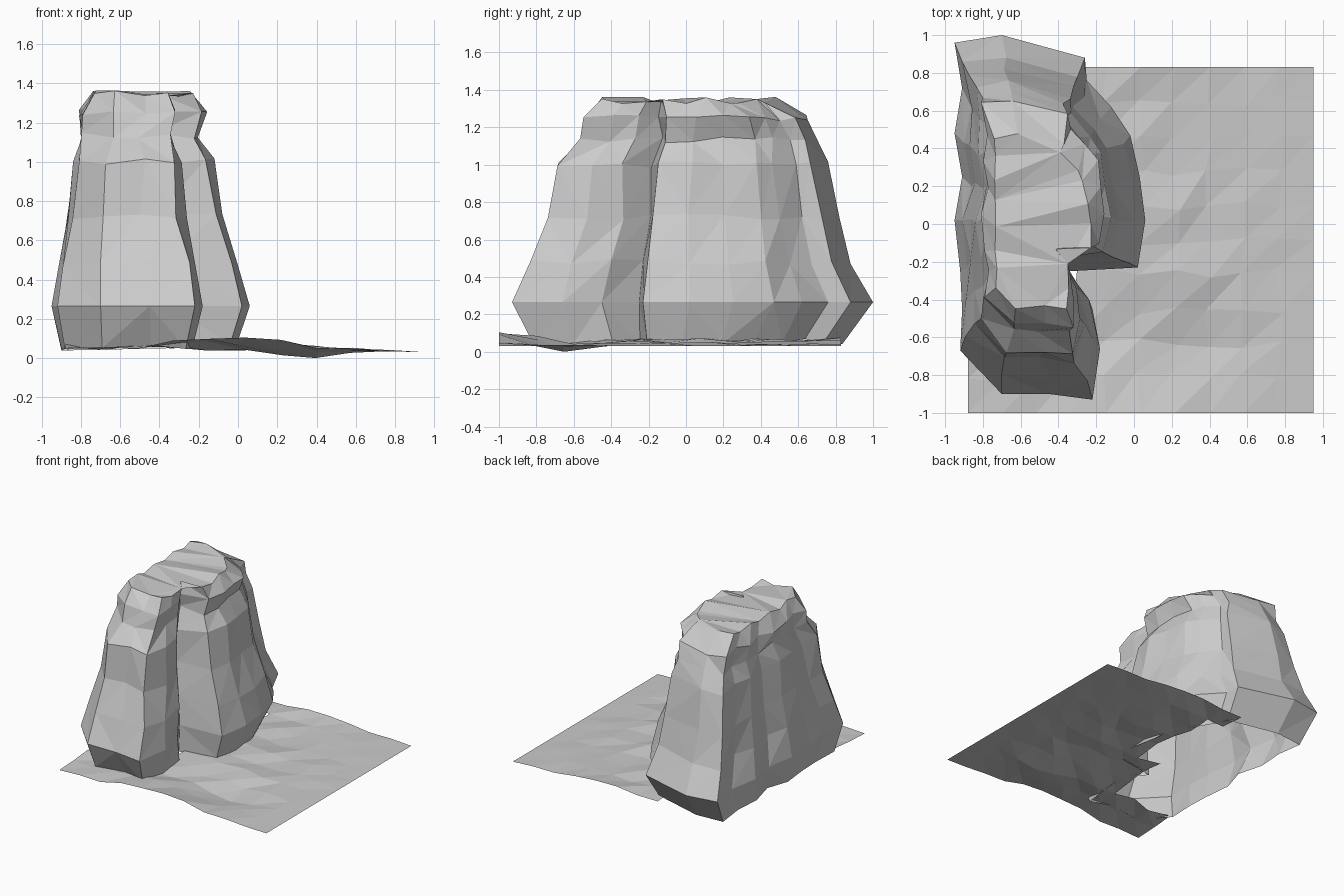
import bpy, bmesh, math, random
from mathutils import Vector

if "Cube" in bpy.data.objects:
    bpy.data.objects.remove(bpy.data.objects["Cube"])

random.seed(4)


def finish(bm, name):
    mesh = bpy.data.meshes.new(name)
    bm.to_mesh(mesh)
    bm.free()
    obj = bpy.data.objects.new(name, mesh)
    bpy.context.collection.objects.link(obj)
    return obj


def clamp(v, lo, hi):
    return max(lo, min(hi, v))


# Rock: one two-lobed outline, fitted to the bounds of each level
outline = [(-.92, -.67), (-.70, -.90), (-.45, -.90), (-.22, -.93), (-.18, -.66),
           (-.22, -.45), (-.34, -.25), (.02, -.23), (.06, .02), (.03, .25),
           (-.02, .47), (-.12, .62), (-.25, .76), (-.26, .88), (-.70, 1.0),
           (-.95, .96), (-.91, .72), (-.95, .48), (-.91, .25), (-.95, .02),
           (-.92, -.25), (-.91, -.45)]
# z, xmin, xmax, ymin, ymax
levels = [(.055, -.90, -.01, -.82, .84), (.265, -.95, .06, -.93, 1.0),
          (.48, -.91, .00, -.84, .88), (.72, -.88, -.08, -.74, .82),
          (1.00, -.84, -.12, -.69, .76), (1.13, -.80, -.19, -.58, .71),
          (1.25, -.81, -.15, -.56, .66), (1.345, -.74, -.22, -.46, .48)]

bm = bmesh.new()
rings = []
for k, (z, x0, x1, y0, y1) in enumerate(levels):
    j = 0 if k == 1 else .018
    ring = []
    for px, py in outline:
        x = x0 + (px + .95) / 1.01 * (x1 - x0) + random.uniform(-j, j)
        y = y0 + (py + .93) / 1.93 * (y1 - y0) + random.uniform(-j, j)
        ring.append(bm.verts.new((clamp(x, x0, x1), clamp(y, y0, y1),
                                  z + random.uniform(-j, j))))
    rings.append(ring)
n = len(outline)
for low, high in zip(rings, rings[1:]):
    for i in range(n):
        a, b, c, d = low[i], low[(i + 1) % n], high[(i + 1) % n], high[i]
        if random.random() < .5:
            bm.faces.new((a, b, c))
            bm.faces.new((a, c, d))
        else:
            bm.faces.new((a, b, d))
            bm.faces.new((b, c, d))
# Craggy top
cap = bm.faces.new(rings[-1])
bmesh.ops.triangulate(bm, faces=[cap])
finish(bm, "rock")

# Ground: uneven sheet, left open beneath the rock
bm = bmesh.new()
N = 10
grid = []
for iy in range(N + 1):
    row = []
    for ix in range(N + 1):
        x, y = -.88 + 1.83 * ix / N, -1 + 1.83 * iy / N
        fade = clamp((.95 - x) / .7, 0, 1)
        z = .03 + fade * (.03 + .05 * math.exp(-((y + 1) / .2) ** 2 - ((x - .02) / .3) ** 2)
                          - .05 * math.exp(-((y + .6) / .2) ** 2 - ((x - .3) / .3) ** 2)
                          + random.uniform(-.018, .018))
        inner = 0 < ix < N and 0 < iy < N
        w = .03 if inner else 0
        row.append(bm.verts.new((x + random.uniform(-w, w), y + random.uniform(-w, w),
                                 max(z, 0))))
    grid.append(row)
grid[2][7].co.z = 0
for iy in range(N):
    for ix in range(N):
        quad = (grid[iy][ix], grid[iy][ix + 1], grid[iy + 1][ix + 1], grid[iy + 1][ix])
        c = sum((v.co for v in quad), Vector()) / 4
        under_front = c.x < -.3 and c.y > -.68
        under_back = c.x < -.1 and -.1 < c.y < .6
        if not (under_front or under_back):
            bm.faces.new((quad[0], quad[1], quad[2]))
            bm.faces.new((quad[0], quad[2], quad[3]))
bmesh.ops.delete(bm, geom=[v for v in bm.verts if not v.link_faces], context='VERTS')
finish(bm, "ground")
